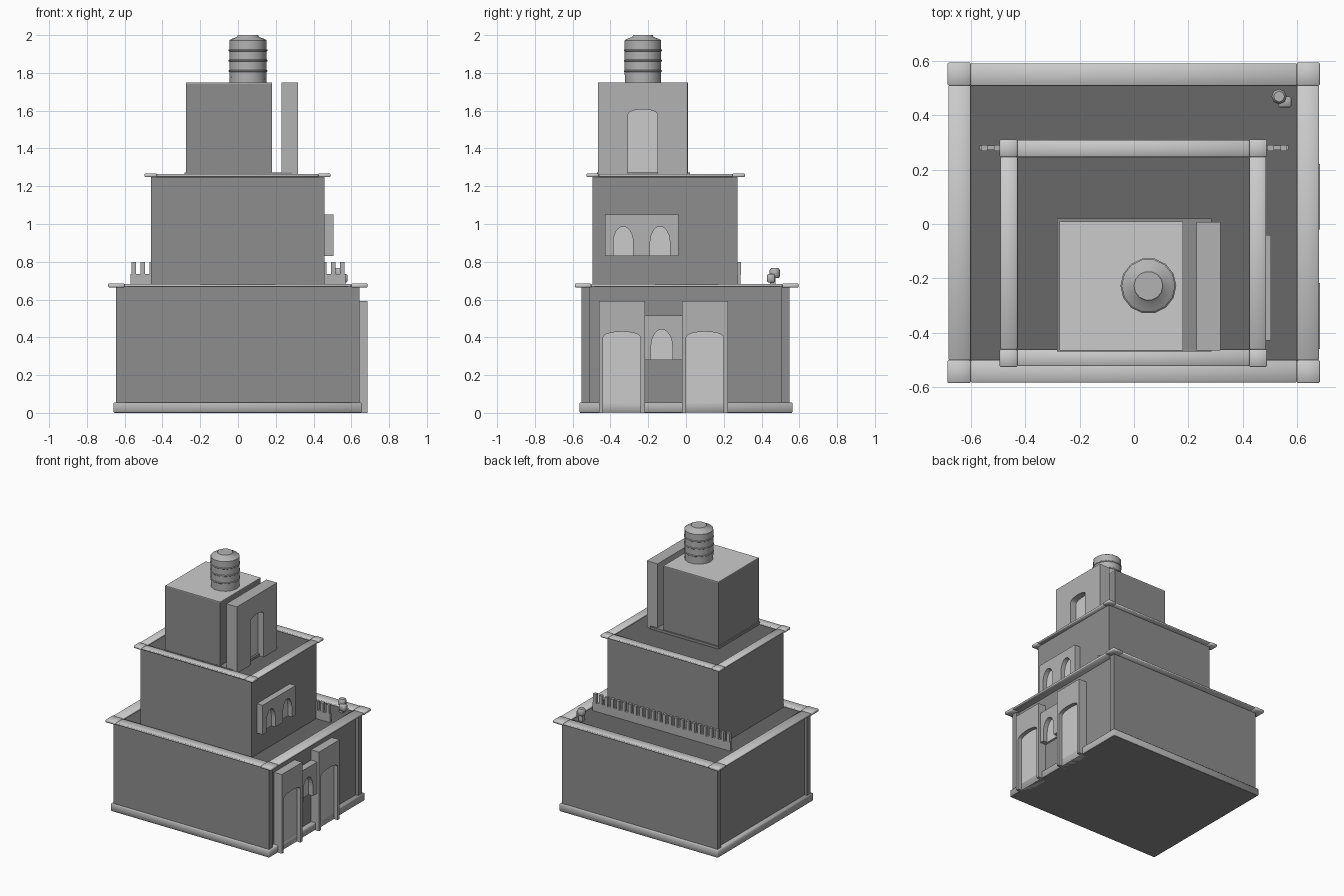
import bpy, bmesh, math

if "Cube" in bpy.data.objects:
    bpy.data.objects.remove(bpy.data.objects["Cube"])

PAINT = {}
for key, g in {"wall": 0.27, "deck": 0.14, "mid": 0.45}.items():
    PAINT[key] = bpy.data.materials.new(key + "_grey")
    PAINT[key].diffuse_color = (g, g, g, 1)


def make(name, bm, paint=None, smooth=False):
    bmesh.ops.recalc_face_normals(bm, faces=bm.faces)
    me = bpy.data.meshes.new(name)
    bm.to_mesh(me)
    bm.free()
    ob = bpy.data.objects.new(name, me)
    bpy.context.collection.objects.link(ob)
    if paint:
        me.materials.append(PAINT[paint])
    if smooth:
        bpy.ops.object.select_all(action='DESELECT')
        ob.select_set(True)
        bpy.context.view_layer.objects.active = ob
        bpy.ops.object.shade_smooth_by_angle(angle=math.radians(50))
    return ob


def add_box(bm, x0, x1, y0, y1, z0, z1):
    vs = bmesh.ops.create_cube(bm, size=1)['verts']
    for v in vs:
        v.co = (x1 if v.co.x > 0 else x0, y1 if v.co.y > 0 else y0, z1 if v.co.z > 0 else z0)


def box(name, *lim, bevel=0, paint=None):
    bm = bmesh.new()
    add_box(bm, *lim)
    if bevel:
        bmesh.ops.bevel(bm, geom=bm.edges[:], offset=bevel, segments=1, affect='EDGES')
    return make(name, bm, paint, bevel > 0)


def rim(name, x0, x1, y0, y1, w, z0, z1):
    """Four roof edge bars with slightly larger corner caps."""
    e = 0.003
    for i, (a, b) in enumerate([(y0 + e, y0 + w), (y1 - w, y1 - e)]):
        box(f"{name}_bar_x{i}", x0 + w, x1 - w, a, b, z0 + e, z1 - e, bevel=0.003)
    for i, (a, b) in enumerate([(x0 + e, x0 + w), (x1 - w, x1 - e)]):
        box(f"{name}_bar_y{i}", a, b, y0 + w, y1 - w, z0 + e, z1 - e, bevel=0.003)
    for i, a in enumerate([x0, x1 - w]):
        for j, b in enumerate([y0, y1 - w]):
            box(f"{name}_corner_{i}{j}", a, a + w, b, b + w, z0, z1, bevel=0.004)


def arch_panel(name, x0, x1, y0, y1, z0, z1, arches, back):
    """Panel facing +x, notched by arches (ya, yb, spring, top), closed by a back plate."""
    pts = [(y0, z0)]
    for ya, yb, spring, top in arches:
        c, r = (ya + yb) / 2, (yb - ya) / 2
        pts.append((ya, z0))
        for k in range(13):
            t = math.pi * (1 - k / 12)
            pts.append((c + r * math.cos(t), spring + (top - spring) * math.sin(t)))
        pts.append((yb, z0))
    pts += [(y1, z0), (y1, z1), (y0, z1)]
    bm = bmesh.new()
    f = bm.faces.new([bm.verts.new((x1, y, z)) for y, z in pts])
    ext = bmesh.ops.extrude_face_region(bm, geom=[f])['geom']
    for v in ext:
        if isinstance(v, bmesh.types.BMVert):
            v.co.x = x0
    bmesh.ops.triangulate(bm, faces=[f for f in bm.faces if len(f.verts) > 4])
    make(name, bm, "mid")
    for i, (ya, yb, spring, top) in enumerate(arches):
        box(f"{name}_back_{i}", x0, back, ya - 0.005, yb + 0.005, z0, top + 0.005)


def lathe(name, cx, cy, profile, n, paint=None):
    bm = bmesh.new()
    rings = []
    for r, z in profile:
        rings.append([bm.verts.new((cx + r * math.cos(2 * math.pi * k / n),
                                    cy + r * math.sin(2 * math.pi * k / n), z)) for k in range(n)])
    for a, b in zip(rings, rings[1:]):
        for k in range(n):
            bm.faces.new((a[k], a[(k + 1) % n], b[(k + 1) % n], b[k]))
    bm.faces.new(rings[0])
    bm.faces.new(rings[-1])
    return make(name, bm, paint, True)


# Lower storey: plinth, body, corner posts, deck
box("plinth", -0.66, 0.655, -0.565, 0.565, 0.002, 0.055, bevel=0.004, paint="mid")
box("plinth_underside", -0.655, 0.65, -0.56, 0.56, 0, 0.01, paint="wall")
box("lower_body", -0.625, 0.62, -0.55, 0.547, 0.02, 0.666, paint="wall")
for i, (xa, xb) in enumerate([(-0.645, -0.60), (0.60, 0.642)]):
    for j, (ya, yb) in enumerate([(-0.552, -0.51), (0.505, 0.549)]):
        box(f"corner_post_{i}{j}", xa, xb, ya, yb, 0.02, 0.665, paint="wall")
box("lower_deck", -0.61, 0.61, -0.52, 0.52, 0.66, 0.67, paint="deck")
rim("lower_rim", -0.687, 0.685, -0.587, 0.595, 0.085, 0.664, 0.685)

# Middle and upper storeys
box("middle_body", -0.46, 0.457, -0.495, 0.273, 0.66, 1.25, paint="wall")
box("middle_deck", -0.44, 0.435, -0.47, 0.255, 1.24, 1.254, paint="deck")
rim("middle_rim", -0.495, 0.49, -0.527, 0.312, 0.065, 1.248, 1.268)
box("upper_base", -0.283, 0.285, -0.47, 0.02, 1.25, 1.272, paint="wall")
box("upper_body", -0.275, 0.18, -0.467, 0.01, 1.26, 1.745, paint="wall")
box("upper_roof", -0.275, 0.18, -0.467, 0.01, 1.744, 1.75)

# Doorways and windows on the right side
arch_panel("upper_doorway", 0.23, 0.318, -0.467, 0.008, 1.252, 1.75,
           [(-0.307, -0.15, 1.58, 1.607)], 0.27)
arch_panel("middle_windows", 0.45, 0.505, -0.43, -0.04, 0.83, 1.05,
           [(-0.385, -0.28, 0.90, 0.987), (-0.19, -0.085, 0.90, 0.987)], 0.472)
for i, y in enumerate([-0.461, -0.021]):
    arch_panel(f"lower_doorway_{i}", 0.61, 0.685, y, y + 0.243, 0, 0.592,
               [(y + 0.022, y + 0.22, 0.40, 0.43)], 0.655)
arch_panel("lower_window", 0.61, 0.67, -0.219, -0.02, 0.28, 0.515,
           [(-0.185, -0.072, 0.35, 0.442)], 0.635)

# Railing behind the middle storey
box("railing_base", -0.57, 0.57, 0.272, 0.289, 0.66, 0.735, paint="mid")
bm = bmesh.new()
for i in range(24):
    x = -0.552 + i * 1.104 / 23
    add_box(bm, x - 0.012, x + 0.012, 0.27, 0.292, 0.73, 0.80)
make("railing_posts", bm, "mid")

# Small rooftop fixture
box("fixture_foot", 0.525, 0.555, 0.445, 0.475, 0.66, 0.725, paint="mid")
box("fixture_block", 0.53, 0.58, 0.43, 0.47, 0.69, 0.735, bevel=0.006, paint="mid")
lathe("fixture_head", 0.535, 0.47, [(0.022, 0.715), (0.028, 0.725), (0.028, 0.755), (0.02, 0.766)], 8, "mid")

# Banded water tank
prof = [(0.098, 1.745)]
for z in (1.81, 1.865, 1.92):
    prof += [(0.099, z - 0.006), (0.103, z - 0.003), (0.103, z + 0.002), (0.099, z + 0.005)]
prof += [(0.099, 1.972), (0.09, 1.979), (0.058, 1.99), (0.053, 2.0)]
lathe("roof_tank", 0.053, -0.228, prof, 14, "mid")

for m in bpy.data.materials:
    if m.users and not m.is_grease_pencil:
        m.use_nodes = True
        m.node_tree.nodes["Principled BSDF"].inputs["Base Color"].default_value = m.diffuse_color
